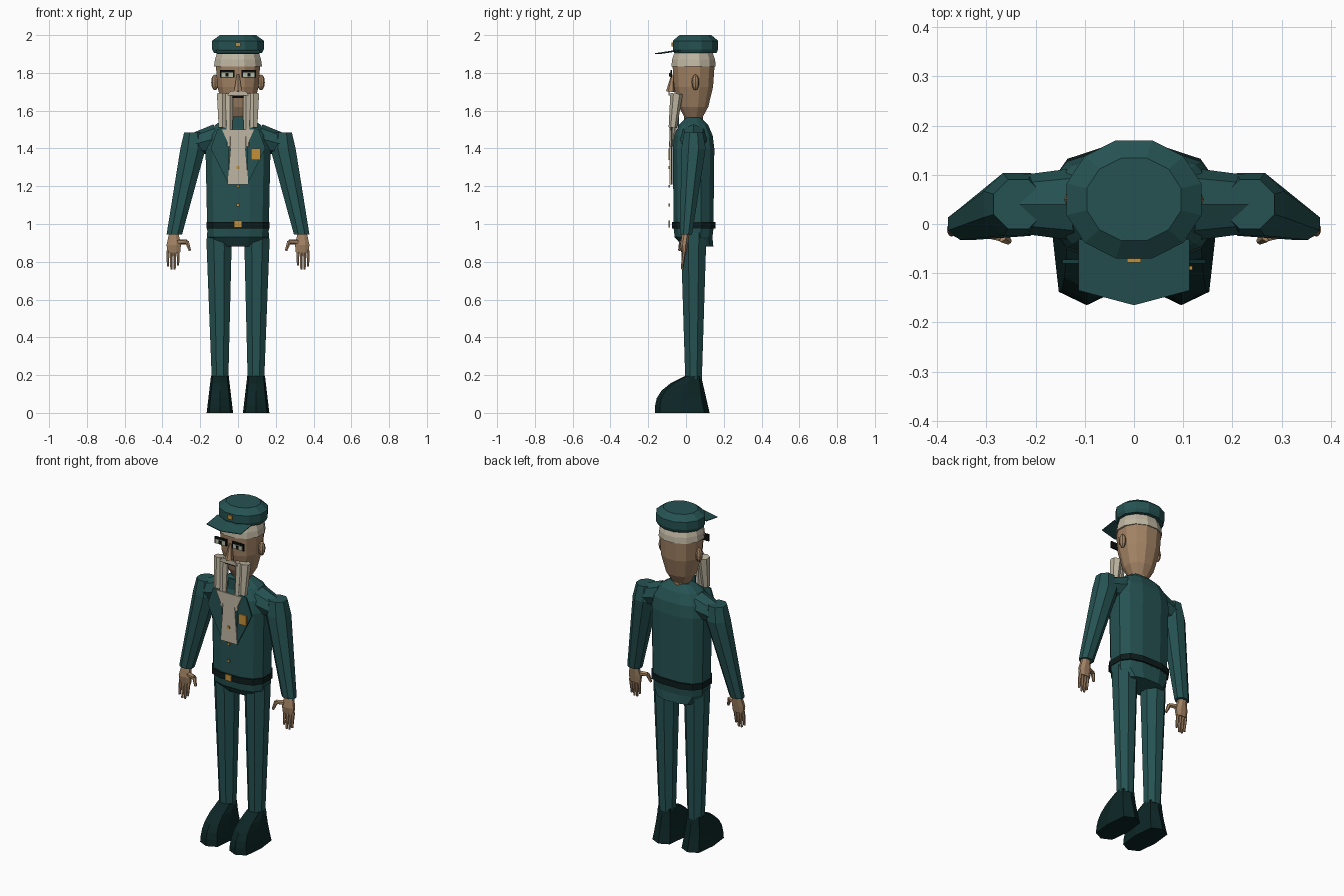
import bpy, bmesh, math
from mathutils import Matrix, Vector

cube = bpy.data.objects.get("Cube")
if cube:
    bpy.data.objects.remove(cube)


def material(name, red, green, blue):
    mat = bpy.data.materials.new(name)
    mat.use_nodes = True
    colour = (red, green, blue, 1)
    mat.diffuse_color = colour
    mat.node_tree.nodes["Principled BSDF"].inputs["Base Color"].default_value = colour
    return mat


TEAL = material("uniform_teal", .019, .085, .085)
SHOE = material("shoe_dark_teal", .004, .019, .019)
BELT = material("belt_black_green", .004, .012, .012)
SKIN = material("skin_tan", .37, .23, .13)
HAIR = material("hair_cream", .52, .47, .36)
GOLD = material("brass_gold", .55, .28, .04)
EYE = material("eye_pale", .45, .5, .38)
BLACK = material("black", .004, .004, .004)


def finish(name, bm, mat):
    bmesh.ops.recalc_face_normals(bm, faces=bm.faces)
    mesh = bpy.data.meshes.new(name)
    bm.to_mesh(mesh)
    bm.free()
    mesh.materials.append(mat)
    obj = bpy.data.objects.new(name, mesh)
    bpy.context.collection.objects.link(obj)
    return obj


def loft(name, rings, mat, sides=12, power=1, turn=.5):
    """Stack of rounded rings, each (x, y, z, half width, half depth)."""
    def rounded(value):
        return math.copysign(abs(value) ** power, value)

    angles = [math.tau * (i + turn) / sides for i in range(sides)]
    outline = [(rounded(math.cos(a)), rounded(math.sin(a))) for a in angles]
    widest = max(u for u, v in outline)
    deepest = max(v for u, v in outline)
    bm = bmesh.new()
    loops = [[bm.verts.new((x + width * u / widest, y + depth * v / deepest, z)) for u, v in outline]
             for x, y, z, width, depth in rings]
    for lower, upper in zip(loops, loops[1:]):
        for i in range(sides):
            bm.faces.new((lower[i - 1], lower[i], upper[i], upper[i - 1]))
    bm.faces.new(loops[0])
    bm.faces.new(loops[-1])
    return finish(name, bm, mat)


def dome(y, z, rise, width, depth):
    """Rings that close in along an ellipse, upward or downward."""
    angles = [.4 * i for i in range(4)]
    return [(0, y, z + rise * math.sin(a), width * math.cos(a), depth * math.cos(a)) for a in angles]


def limb(name, start, end, radius_start, radius_end, mat, sides=6):
    """Tapered rod between two points."""
    start, end = Vector(start), Vector(end)
    axis = end - start
    bm = bmesh.new()
    bmesh.ops.create_cone(bm, cap_ends=True, segments=sides, radius1=radius_start,
                          radius2=radius_end, depth=axis.length)
    place = Matrix.Translation((start + end) / 2) @ axis.to_track_quat("Z", "Y").to_matrix().to_4x4()
    bmesh.ops.transform(bm, matrix=place, verts=bm.verts)
    return finish(name, bm, mat)


def plate(name, points, y, mat):
    """Thin upright plate with its front face at y."""
    bm = bmesh.new()
    face = bm.faces.new([bm.verts.new((x, y, z)) for x, z in points])
    result = bmesh.ops.extrude_face_region(bm, geom=[face])
    moved = [v for v in result["geom"] if isinstance(v, bmesh.types.BMVert)]
    bmesh.ops.translate(bm, vec=(0, .008, 0), verts=moved)
    return finish(name, bm, mat)


def even_plate(name, half, y, mat):
    """Plate given by its +x half outline, from bottom to top."""
    return plate(name, half + [(-x, z) for x, z in reversed(half)], y, mat)


def rect(name, x, z, width, height, y, mat):
    corners = [(-1, -1), (1, -1), (1, 1), (-1, 1)]
    return plate(name, [(x + width * i / 2, z + height * j / 2) for i, j in corners], y, mat)


# Depths of the body axis and of the layered plates on the front
AXIS = .04
COLLAR, LAPEL, BEARD, TRIM = -.045, -.08, -.087, -.093
FRAME, LENS, PUPIL = -.083, -.086, -.089

# Jacket, skirt and belt
loft("jacket", [(0, AXIS, .97, .163, .105)] + dome(AXIS, 1.4, .175, .172, .11), TEAL, power=.75)
loft("jacket_skirt", [(0, .065, .88, .125, .08), (0, AXIS, .93, .16, .1), (0, AXIS, .98, .164, .106)],
     TEAL, power=.75)
loft("belt", [(0, AXIS, z, .168, .115) for z in (.975, 1.01)], BELT, power=.7)

# Jacket front
even_plate("long_beard", [(.055, 1.21), (.04, 1.4), (.085, 1.5)], BEARD, HAIR)
for z in (1.1, 1.2, 1.3):
    rect("button", 0, z, .015, .015, TRIM, GOLD)
rect("buckle", 0, 1, .04, .036, TRIM, GOLD)
rect("chest_badge", .094, 1.37, .05, .06, TRIM, GOLD)
rect("collar_front", 0, 1.53, .07, .08, COLLAR, TEAL)

# Neck, head and hair
limb("neck", (0, AXIS, 1.5), (0, AXIS, 1.6), .05, .05, SKIN, sides=12)
loft("head", dome(AXIS, 1.85, -.32, .118, .112), SKIN, power=.9)
loft("hair", [(0, AXIS, 1.835, .127, .117), (0, AXIS, 1.87, .122, .114), (0, AXIS, 1.91, .11, .1)], HAIR)

# Cap with visor and badge
crown = ((1.905, .93), (1.925, 1), (1.97, 1), (2, .7))
loft("cap", [(0, .05, z, .137 * size, .12 * size) for z, size in crown], TEAL)
bm = bmesh.new()
rows = [[bm.verts.new((.113 * i, y - .03 * (i == 0), z)) for i in (-1, 0, 1)]
        for y, z in ((-.03, 1.92), (-.135, 1.904))]
for i in range(2):
    bm.faces.new((rows[1][i], rows[1][i + 1], rows[0][i + 1], rows[0][i]))
visor = finish("cap_visor", bm, TEAL)
visor.modifiers.new("thickness", "SOLIDIFY").thickness = .004
rect("cap_badge", 0, 1.95, .028, .022, -.078, GOLD)

# Face centre
limb("nose", (0, -.082, 1.7), (0, -.07, 1.79), .024, .008, SKIN)
rect("mouth", 0, 1.672, .06, .012, -.075, BLACK)
even_plate("moustache", [(0, 1.69), (.058, 1.68), (.04, 1.705), (0, 1.712)][1:3], TRIM, HAIR)

for s, side in ((1, "left"), (-1, "right")):
    # Glasses and eye
    eye_x = .057 * s
    rect(side + "_glasses_frame", eye_x, 1.795, .078, .04, FRAME, BLACK)
    rect(side + "_eye", eye_x, 1.79, .06, .026, LENS, EYE)
    rect(side + "_pupil", eye_x, 1.79, .016, .018, PUPIL, BLACK)

    # Ear
    bm = bmesh.new()
    bmesh.ops.create_uvsphere(bm, u_segments=8, v_segments=6, radius=1)
    bmesh.ops.scale(bm, vec=(.02, .02, .042), verts=bm.verts)
    bmesh.ops.translate(bm, vec=(.122 * s, .05, 1.75), verts=bm.verts)
    finish(side + "_ear", bm, SKIN)

    # Beard strands
    limb(side + "_outer_beard", (.083 * s, -.05, 1.69), (.083 * s, -.07, 1.51), .033, .022, HAIR)
    limb(side + "_inner_beard", (.05 * s, -.055, 1.69), (.045 * s, -.075, 1.41), .026, .015, HAIR)

    # Lapel, shoulder and sleeve
    lapel = ((.05, 1.52), (.11, 1.5), (.145, 1.4), (.05, 1.21))
    plate(side + "_lapel", [(x * s, z) for x, z in lapel], LAPEL, TEAL)
    limb(side + "_shoulder", (.11 * s, AXIS, 1.455), (.24 * s, AXIS, 1.42), .075, .058, TEAL, sides=8)
    loft(side + "_sleeve", [(.337 * s, 0, .945, .041, .032), (.238 * s, AXIS, 1.4, .067, .064),
                            (.235 * s, AXIS, 1.485, .05, .05)], TEAL, sides=8)

    # Hand
    palm_x = .34 * s
    loft(side + "_palm", [(palm_x, -.01, .85, .034, .013), (palm_x, -.01, .89, .038, .02),
                          (palm_x, 0, .955, .024, .02)], SKIN, sides=8)
    for i, length in enumerate((.08, .1, .1, .085)):
        x = (.317 + .018 * i) * s
        limb(side + "_finger", (x, -.01, .86), (x, -.02, .86 - length), .01, .006, SKIN)
    knuckle = (.27 * s, -.025, .905)
    limb(side + "_thumb_base", (.32 * s, -.01, .905), knuckle, .015, .012, SKIN)
    limb(side + "_thumb_tip", knuckle, (.255 * s, -.035, .86), .012, .007, SKIN)

    # Trouser leg
    loft(side + "_trouser_leg", [(.095 * s, AXIS, .18, .044, .044), (.1 * s, AXIS, .88, .066, .066),
                                 (.106 * s, AXIS, .955, .059, .068)], TEAL, sides=8)

    # Shoe: the toe slopes back to the ankle while the heel stays steep
    rings = []
    for i in range(6):
        t = i / 5
        toe = -.165 + .16 * t ** 3
        heel = .125 - .045 * t
        rings.append((.096 * s, (toe + heel) / 2, .195 * t, .07 - .023 * t, (heel - toe) / 2))
    loft(side + "_shoe", rings, SHOE, sides=8, power=.6, turn=0)
